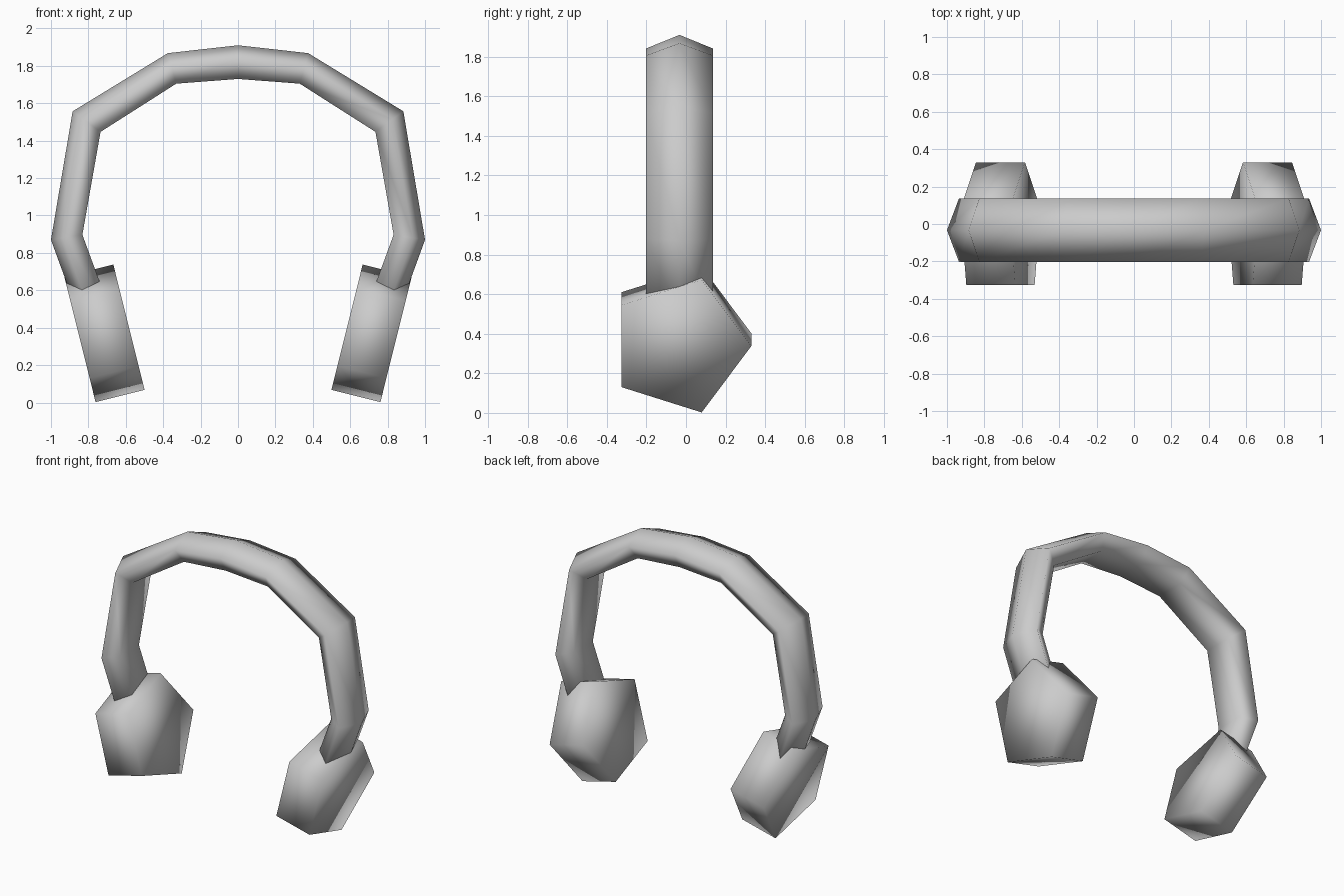
import bpy, bmesh
from math import sin, cos, pi, radians
from mathutils import Vector, Matrix

cube = bpy.data.objects.get("Cube")
if cube:
    bpy.data.objects.remove(cube)

MID_Y = -0.033
PENTAGON = [2 * pi * k / 5 for k in range(5)]

grey = bpy.data.materials.new("light grey")
grey.use_nodes = True
grey.diffuse_color = (0.6, 0.6, 0.6, 1)
grey.node_tree.nodes["Principled BSDF"].inputs["Base Color"].default_value = (0.6, 0.6, 0.6, 1)


def loft(name, rings):
    """Skin a row of equal rings into a closed, fully smooth shaded solid."""
    bm = bmesh.new()
    loops = [[bm.verts.new(p) for p in ring] for ring in rings]
    n = len(loops[0])
    for a, b in zip(loops, loops[1:]):
        for i in range(n):
            j = (i + 1) % n
            bm.faces.new((a[i], a[j], b[j], b[i]))
    bm.faces.new(loops[0])
    bm.faces.new(loops[-1])
    bmesh.ops.recalc_face_normals(bm, faces=bm.faces)
    for f in bm.faces:
        f.smooth = True
    mesh = bpy.data.meshes.new(name)
    bm.to_mesh(mesh)
    bm.free()
    mesh.materials.append(grey)
    obj = bpy.data.objects.new(name, mesh)
    bpy.context.collection.objects.link(obj)
    return obj


# Headband: outer and inner edge of the arch (x, z), from crown to left tip
half = [((0, 1.91), (0, 1.73)),
        ((0.375, 1.868), (0.33, 1.705)),
        ((0.884, 1.557), (0.735, 1.447)),
        ((1.0, 0.87), (0.832, 0.897)),
        ((0.865, 0.5), (0.69, 0.51))]
arch = [((-o[0], o[1]), (-i[0], i[1])) for o, i in reversed(half[1:])] + half


def band_ring(outer, inner):
    """Flattened pentagon with its point on the outer edge."""
    o, i = Vector((outer[0], MID_Y, outer[1])), Vector((inner[0], MID_Y, inner[1]))
    depth = 1 + cos(pi / 5)
    return [o.lerp(i, (1 - cos(a)) / depth) + Vector((0, 0.178 * sin(a), 0))
            for a in PENTAGON]


loft("headband", [band_ring(o, i) for o, i in arch])

# Ear cups: five-sided drums leaning outwards at the top
for side, name in ((1, "left_ear_cup"), (-1, "right_ear_cup")):
    place = (Matrix.Translation((side * 0.714, MID_Y, 0.37))
             @ Matrix.Rotation(side * radians(14), 4, 'Y'))
    loft(name, [[place @ Vector((x, 0.363 * cos(a), 0.363 * sin(a))) for a in PENTAGON]
                for x in (-0.135, 0.135)])
